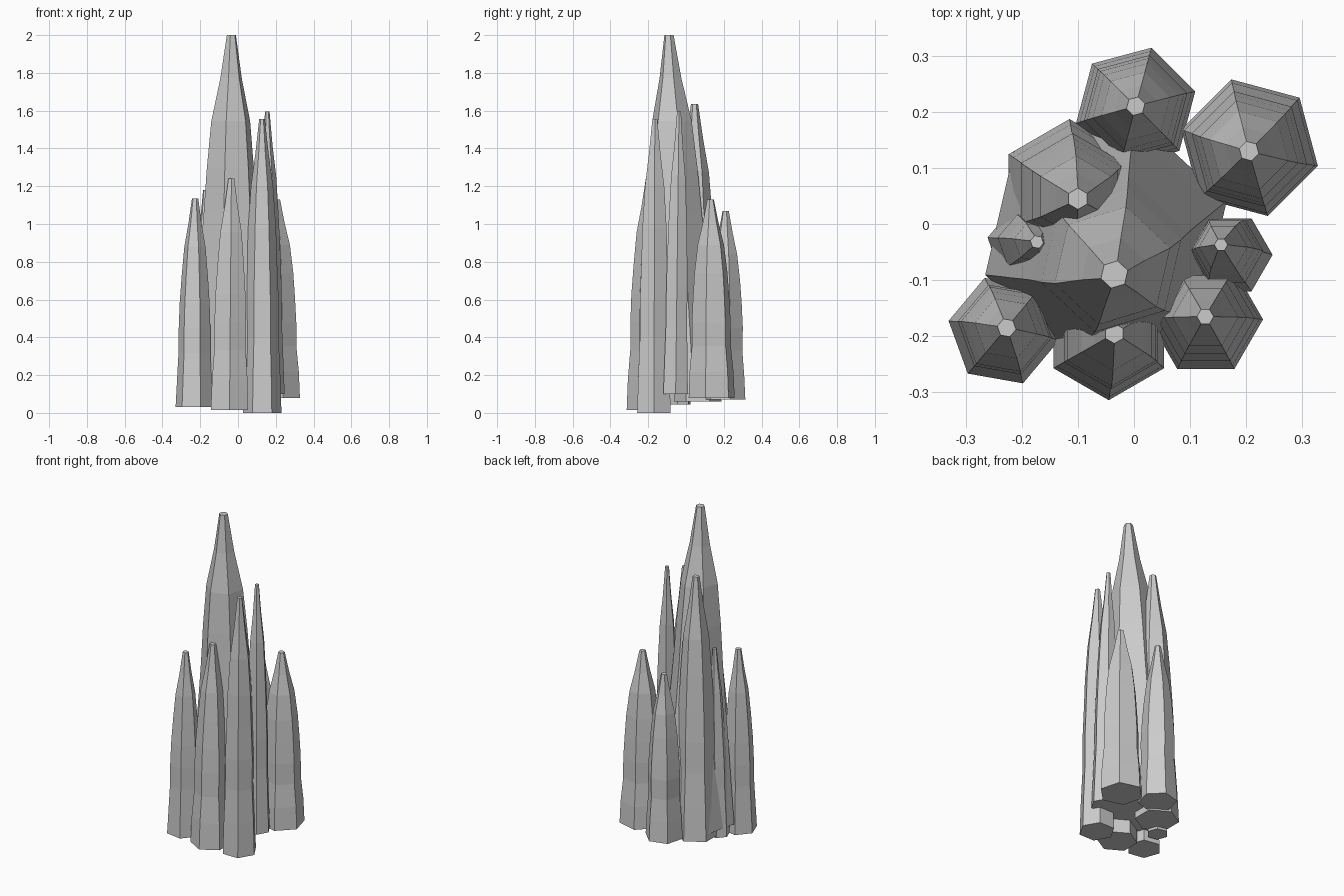
import bpy, bmesh, math, random

cube = bpy.data.objects.get("Cube")
if cube:
    bpy.data.objects.remove(cube, do_unlink=True)

# Single stone colour
stone = bpy.data.materials.new("grey_stone")
stone.use_nodes = True
GREY = (0.6, 0.6, 0.6, 1)
stone.diffuse_color = GREY
stone.node_tree.nodes["Principled BSDF"].inputs["Base Color"].default_value = GREY

# Tapers: (fraction of height, fraction of base radius)
TAPER = [(0, 1), (0.13, 0.94), (0.26, 0.86), (0.38, 0.86), (0.5, 0.8),
         (0.63, 0.71), (0.77, 0.57), (0.88, 0.35)]
FLARED = [(0, 1), (0.13, 0.92), (0.26, 0.82), (0.38, 0.74), (0.5, 0.66),
          (0.63, 0.58), (0.76, 0.47), (0.88, 0.26)]
random.seed(4)


def spire(name, base, foot, radius, tip, top, tip_radius, turn, taper=TAPER):
    """Six-sided leaning spire with slightly uneven rings and flat caps."""
    bm = bmesh.new()
    rings = []
    for t, k in taper + [(1, tip_radius / radius)]:
        wobble = 0.02 if 0 < t < 1 else 0
        r = radius * k * (1 + random.uniform(-wobble, wobble))
        cx = base[0] + (tip[0] - base[0]) * t
        cy = base[1] + (tip[1] - base[1]) * t
        z = foot + (top - foot) * t
        ring = []
        for i in range(6):
            a = math.radians(turn + 60 * i)
            ring.append(bm.verts.new((cx + r * math.cos(a), cy + r * math.sin(a), z)))
        rings.append(ring)
    for low, high in zip(rings, rings[1:]):
        for i in range(6):
            j = (i + 1) % 6
            bm.faces.new((low[i], low[j], high[j], high[i]))
    bm.faces.new(rings[0][::-1])
    bm.faces.new(rings[-1])
    mesh = bpy.data.meshes.new(name)
    bm.to_mesh(mesh)
    bm.free()
    mesh.materials.append(stone)
    obj = bpy.data.objects.new(name, mesh)
    bpy.context.collection.objects.link(obj)


# Tall central spires
spire("main_spire", (-0.05, -0.025), 0.1, 0.225, (-0.035, -0.09), 2.0, 0.025, 17, FLARED)
spire("rear_tall_spire", (-0.115, 0.062), 0.06, 0.125, (-0.1, 0.045), 1.635, 0.019, 30)

# Slim spires at the sides
spire("left_slim_spire", (0.172, -0.055), 0.1, 0.075, (0.155, -0.037), 1.595, 0.012, 0)
spire("front_left_spire", (0.128, -0.17), 0.0, 0.102, (0.127, -0.165), 1.555, 0.015, 0)
spire("right_slim_spire", (-0.2, -0.035), 0.045, 0.062, (-0.173, -0.032), 1.18, 0.012, 50)

# Short outer spires
spire("front_spire", (-0.045, -0.2), 0.015, 0.114, (-0.035, -0.195), 1.24, 0.018, 30)
spire("front_right_spire", (-0.232, -0.19), 0.03, 0.1, (-0.227, -0.185), 1.135, 0.017, 50)
spire("rear_left_spire", (0.206, 0.136), 0.08, 0.126, (0.205, 0.13), 1.13, 0.018, 45)
spire("rear_spire", (0.003, 0.208), 0.07, 0.11, (0.003, 0.21), 1.07, 0.017, 15)
